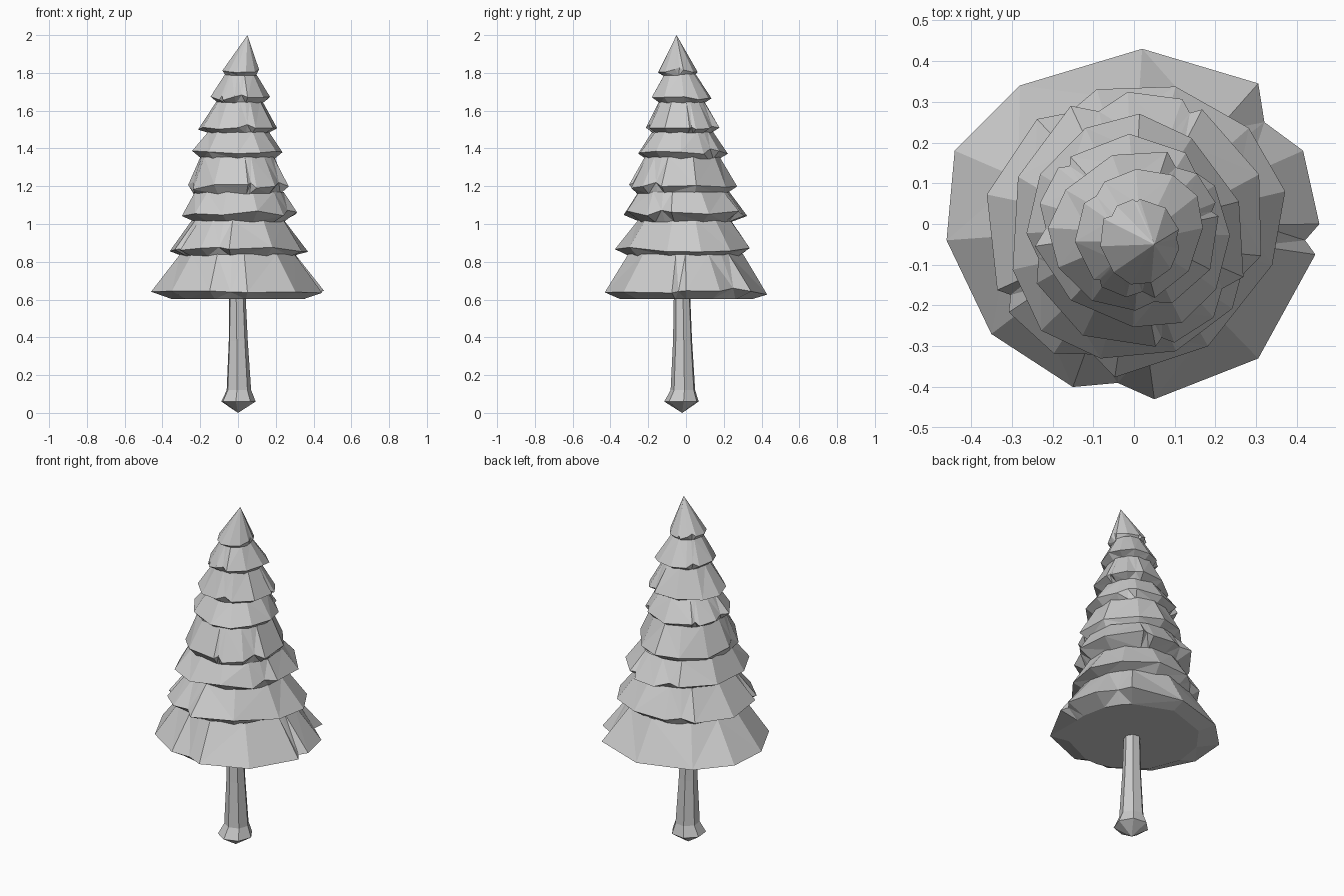
import bpy, bmesh, math, random

if "Cube" in bpy.data.objects:
    bpy.data.objects.remove(bpy.data.objects["Cube"])
random.seed(4)

# Irregular, notched outline of a branch tier (bottom tier, seen from above)
OUTLINE = [(0.455, 0), (0.415, 0.18), (0.32, 0.25), (0.305, 0.345), (0.02, 0.43),
           (-0.28, 0.34), (-0.44, 0.18), (-0.46, -0.04), (-0.35, -0.27), (-0.15, -0.40),
           (-0.04, -0.39), (0.05, -0.43), (0.305, -0.33), (0.445, -0.075), (0.42, -0.04)]
NOTCH = {2, 10, 14}
POLAR = [(math.atan2(y, x), math.hypot(x, y) / 0.45) for x, y in OUTLINE]

# rim radius, rim z, centre x, centre y, top radius, top z, turn in degrees
TIERS = [(0.450, 0.635, 0.000, 0.000, 0.305, 0.835, 0),
         (0.365, 0.865, -0.005, -0.005, 0.250, 1.015, 215),
         (0.328, 1.055, 0.005, -0.005, 0.245, 1.165, 70),
         (0.280, 1.195, 0.002, -0.025, 0.200, 1.350, 290),
         (0.240, 1.380, 0.000, -0.018, 0.160, 1.485, 140),
         (0.205, 1.505, 0.005, -0.018, 0.122, 1.645, 20),
         (0.160, 1.665, 0.013, -0.022, 0.082, 1.790, 235),
         (0.103, 1.810, 0.015, -0.042, 0.0, 2.0, 100)]


def bridge(bm, a, b):
    for i in range(len(a)):
        j = (i + 1) % len(a)
        bm.faces.new((a[i], a[j], b[j], b[i]))


def fan(bm, ring, tip, flip=False):
    v = bm.verts.new(tip)
    for i in range(len(ring)):
        a, b = ring[i], ring[(i + 1) % len(ring)]
        bm.faces.new((b, a, v) if flip else (a, b, v))


def finish(bm, name):
    bmesh.ops.triangulate(bm, faces=[f for f in bm.faces if len(f.verts) > 3])
    me = bpy.data.meshes.new(name)
    bm.to_mesh(me)
    bm.free()
    bpy.context.collection.objects.link(bpy.data.objects.new(name, me))


# Stacked branch tiers: underside, notched rim, sloping skirt
bm = bmesh.new()
for k, (r, z, cx, cy, rt, zt, turn) in enumerate(TIERS):
    t = math.radians(turn)
    last = k == len(TIERS) - 1
    nx, ny = (cx, cy) if last else TIERS[k + 1][2:4]

    def ring(rad, h, x, y, rim=0.0):
        out = []
        for i, (a, s) in enumerate(POLAR):
            s = s if rim else 1.0
            dz = (random.uniform(-1, 1) + (1.2 if i in NOTCH else 0)) * 0.014 * rim
            out.append(bm.verts.new((x + rad * s * math.cos(a + t),
                                     y + rad * s * math.sin(a + t), h + dz)))
        return out

    low_r, low_z = (0.36, 0.602) if k == 0 else (TIERS[k - 1][4], TIERS[k - 1][5] - 0.005)
    low = ring(low_r * 0.97, low_z, cx, cy)
    rim = ring(r, z, cx, cy, 1.0 if k < 4 else 0.7)
    bridge(bm, low, rim)
    if k == 0:
        fan(bm, low, (0, -0.02, 0.602), True)
    if last:
        fan(bm, rim, (0.05, -0.05, 2.0))
    else:
        bridge(bm, rim, ring(rt, zt + 0.005, (cx + nx) / 2, (cy + ny) / 2))
finish(bm, "foliage")

# Flared trunk with a pointed foot
bm = bmesh.new()
prev = None
for r, z, cx, cy in [(0.094, 0.06, 0, -0.022), (0.067, 0.12, 0.003, -0.015),
                     (0.052, 0.38, 0, -0.017), (0.045, 0.61, -0.004, -0.02)]:
    cur = [bm.verts.new((cx + r * math.cos(i * math.tau / 7 + 0.1),
                         cy + r * math.sin(i * math.tau / 7 + 0.1), z)) for i in range(7)]
    if prev:
        bridge(bm, prev, cur)
    else:
        fan(bm, cur, (0, -0.02, 0), True)
    prev = cur
finish(bm, "trunk")
